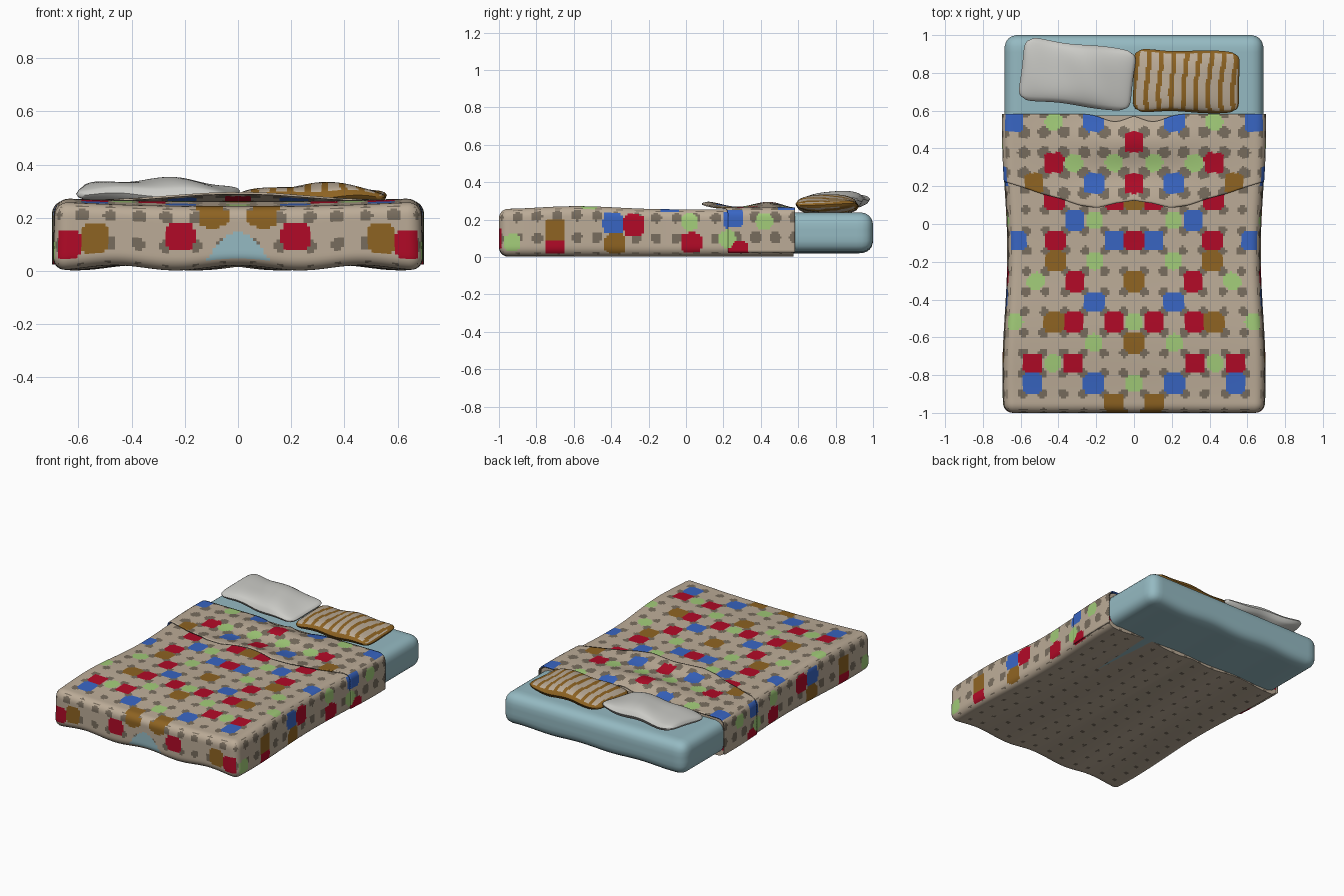
import bpy, math
from mathutils import Vector

if "Cube" in bpy.data.objects:
    bpy.data.objects.remove(bpy.data.objects["Cube"])

COLOURS = {"tan": (0.50, 0.41, 0.31), "dot_grey": (0.185, 0.15, 0.11), "red": (0.44, 0.003, 0.02),
           "blue": (0.04, 0.13, 0.54), "green": (0.36, 0.60, 0.19), "brown": (0.27, 0.125, 0.016),
           "teal": (0.30, 0.49, 0.54), "white": (0.60, 0.60, 0.57)}
MATS = []
for n, c in COLOURS.items():
    m = bpy.data.materials.new(n)
    m.diffuse_color = (*c, 1)
    m.use_nodes = True
    m.node_tree.nodes["Principled BSDF"].inputs["Base Color"].default_value = m.diffuse_color
    MATS.append(m)
TAN, DOT, RED, BLUE, GREEN, BROWN, TEAL, WHITE = range(8)
KEY = {"R": RED, "B": BLUE, "G": GREEN, "N": BROWN}
STEP, CELL_X, CELL_Y = 0.0125, 0.106, 0.108

# Patch rows, read from the centre outwards and mirrored in x
BLANKET_ROWS = ["NR..R..", "..GB...", "RB..R.B", "..G.N..", "N..R.G.", "..B....",
                "GR.RN.G", "N.G....", "...RGR.", "G.B..B.", ".N....."]
FLAP_ROWS = ["..B.G.B", "R......", ".G.GR..", "R.B..N."]
SIDE = [(-.39, .175, BLUE), (-.28, .17, RED), (-.7, .14, BROWN), (-.7, .05, RED), (-.38, .07, BROWN),
        (-.93, .08, GREEN), (.03, .08, RED), (.02, .19, GREEN), (.25, .21, BLUE), (.22, .1, GREEN),
        (.42, .19, GREEN), (.28, .03, RED)]
FRONT = [(.215, .14, RED), (.53, .12, BROWN), (.09, .225, BROWN), (.64, .10, RED)]


def in_patch(du, dv, col):
    if col == GREEN:
        return math.hypot(du, dv) < 0.048
    return du ** 4 + dv ** 4 < 0.054 ** 4


def dots(u, v, radius, v0=0.02):
    """Grey dots on the corners of the patch cells."""
    a = u / CELL_X - 0.5
    b = (v - v0) / CELL_Y - 0.5
    d = math.hypot((a - round(a)) * CELL_X, (b - round(b)) * CELL_Y)
    return DOT if d < radius else TAN


def quilt(x, y, rows, y0, radius):
    i, j = round(abs(x) / CELL_X), round((y0 - y) / CELL_Y)
    if 0 <= j < len(rows) and i < 7 and rows[j][i] in KEY:
        col = KEY[rows[j][i]]
        if in_patch(abs(x) - i * CELL_X, y0 - y - j * CELL_Y, col):
            return col
    return dots(x, y, radius, y0)


def listed(u, v, patches, radius):
    for pu, pv, col in patches:
        if in_patch(u - pu, v - pv, col):
            return col
    return dots(u, v - 0.03, radius)


def make(name, verts, faces, cols, used):
    me = bpy.data.meshes.new(name)
    me.from_pydata(verts, [], faces)
    for k in used:
        me.materials.append(MATS[k])
    me.polygons.foreach_set("material_index", [used.index(c) for c in cols])
    me.update()
    me.shade_smooth()
    me.set_sharp_from_angle(angle=math.radians(45))
    ob = bpy.data.objects.new(name, me)
    bpy.context.collection.objects.link(ob)
    return ob


def soft_box(name, lo, hi, r, step, paint, warp, used, round_back=True):
    """Rounded box on a fine grid; paint(centre, axis, side) gives each face its colour."""
    n = [max(2, round((hi[k] - lo[k]) / step)) for k in range(3)]
    verts, index, faces, cols = [], {}, [], []

    def flat(key):
        return Vector([lo[k] + (hi[k] - lo[k]) * key[k] / n[k] for k in range(3)])

    def vert(key):
        if key not in index:
            p = flat(key)
            q = Vector([min(max(p[k], lo[k] + r), hi[k] - r) for k in range(3)])
            if not round_back:
                q.y = max(p.y, lo[1] + r)
            d = p - q
            index[key] = len(verts)
            verts.append(warp(q + d.normalized() * min(r, d.length) if d.length else p))
        return index[key]

    for ax in range(3):
        b, c = (ax + 1) % 3, (ax + 2) % 3
        for side in (0, 1):
            for i in range(n[b]):
                for j in range(n[c]):
                    keys = []
                    for di, dj in ((0, 0), (1, 0), (1, 1), (0, 1)):
                        k = [0, 0, 0]
                        k[ax], k[b], k[c] = side * n[ax], i + di, j + dj
                        keys.append(tuple(k))
                    cols.append(paint((flat(keys[0]) + flat(keys[2])) / 2, ax, side))
                    f = [vert(k) for k in keys]
                    faces.append(f if side else f[::-1])
    return make(name, verts, faces, cols, used)


# Mattress, narrowed where the blanket covers it
def mattress_warp(p):
    t = min(max((p.y - 0.35) / 0.2, 0), 1)
    return Vector((p.x * (0.955 + 0.045 * t), p.y, p.z + 0.004 * math.sin(14 * p.x) * (p.z < 0.1)))


soft_box("mattress", (-.685, -.95, .024), (.685, 1, .238), .065, .03,
         lambda p, ax, s: TEAL, mattress_warp, [TEAL])


# Blanket wrapped round the mattress
def blanket_paint(p, ax, side):
    if ax == 2:
        return quilt(p.x, p.y, BLANKET_ROWS, 0.128, 0.025) if side else dots(p.x, p.y, 0.014)
    if ax == 0:
        return listed(p.y, p.z, SIDE, 0.028)
    if side == 0 and abs(p.x) < 0.12 * math.sqrt(max(0, (0.15 - p.z) / 0.12)) and p.z > 0.035:
        return TEAL
    return listed(abs(p.x), p.z, FRONT, 0.026)


def half_width(y):
    return 1 + 0.019 * math.cos(2 * math.pi * (y + 0.8) / 1.3)


def blanket_warp(p):
    f, ff = p.z / 0.255, min(max(-p.y, 0), 1)
    z = p.z + f * ff * (0.014 * math.cos(6.6 * (p.y + 0.5)) + 0.02 * (p.x / 0.69) ** 2)
    z += (1 - f) * 0.010 * math.cos(14 * abs(p.x) - 5.6 + 0.8 * p.y)
    flare = 1 + 0.012 * (0.5 - f)
    return Vector((p.x * half_width(p.y) * flare, p.y, max(z, 0)))


soft_box("blanket", (-.682, -1, .012), (.682, .575, .255), .05, STEP,
         blanket_paint, blanket_warp, list(range(7)), round_back=False)

# Folded-back top of the blanket, hanging down both sides
EDGE = [.125, .11, .085, .10, .135, .16, .195, .225]
TOP, R, W = 0.265, 0.05, 0.699
REACH = W - R + R * math.pi / 2 + 0.19


def flap_point(s, t):
    a, sg = abs(s), math.copysign(1, s)
    arc = a - (W - R)
    if arc <= 0:
        x, z = a, TOP
    elif arc < R * math.pi / 2:
        x, z = W - R + R * math.sin(arc / R), TOP - R + R * math.cos(arc / R)
    else:
        x, z = W, TOP - R - (arc - R * math.pi / 2)
    e = min(x / 0.1, 6.99)
    i = int(e)
    front = EDGE[i] + (EDGE[i + 1] - EDGE[i]) * (e - i)
    back = 0.583 - 0.04 * math.exp(-((x - 0.1) / 0.09) ** 2)
    y = front + (back - front) * t
    if arc <= 0:
        puff = math.exp(-(x / 0.36) ** 2)
        z += puff * (0.018 + 0.014 * math.cos(18 * (y - 0.45))) * (1 - t ** 8)
    return Vector((sg * x * half_width(y) / 1.019, y, z))


nu, nv = 150, 40
fv = [flap_point(REACH * (2 * i / nu - 1), j / nv) for i in range(nu + 1) for j in range(nv + 1)]
ff, fc = [], []
for i in range(nu):
    for j in range(nv):
        a = i * (nv + 1) + j
        f = (a, a + nv + 1, a + nv + 2, a + 1)
        c = sum((fv[k] for k in f), Vector()) / 4
        on_side = abs(REACH * (2 * (i + .5) / nu - 1)) > W - R / 4
        fc.append(listed(c.y, c.z, SIDE, .032) if on_side else quilt(c.x, c.y, FLAP_ROWS, .54, .033))
        ff.append(f)
flap = make("folded_flap", fv, ff, fc, list(range(6)))
sol = flap.modifiers.new("thickness", "SOLIDIFY")
sol.thickness, sol.offset = 0.008, -1


# Pillows: two bulging sheets joined at a seam
def pillow(name, centre, size, turn, tilt, roll, paint, used, n=70, m=24):
    verts, faces, cols = [], [], []
    index = {}

    def vert(i, j, s):
        key = (i, j, 0 if i in (0, n) or j in (0, m) else s)
        if key not in index:
            u, v = 2 * i / n - 1, 2 * j / m - 1
            bulge = ((1 - abs(u) ** 3.5) * (1 - abs(v) ** 3)) ** 0.5
            k = 1 - 0.13 * (u * v) ** 6          # soft corners
            x = u * k * (1 - 0.03 * (1 - v * v))
            y = v * k * (0.92 + 0.08 * u * u + 0.02 * math.sin(5 * u))
            z = bulge * key[2] * (1 + 0.15 * math.sin(4 * u + 1) * (s > 0)) + 0.12 * math.sin(6 * u + 2 * v)
            index[key] = len(verts)
            verts.append((x * size[0], y * size[1], z * size[2]))
        return index[key]

    for s in (1, -1):
        for i in range(n):
            for j in range(m):
                f = [vert(i, j, s), vert(i + 1, j, s), vert(i + 1, j + 1, s), vert(i, j + 1, s)]
                faces.append(f if s > 0 else f[::-1])
                cols.append(paint((i + .5) / n, (j + .5) / m))
    ob = make(name, verts, faces, cols, used)
    ob.location = centre
    ob.rotation_euler = (tilt, roll, turn)


def stripes(u, v):
    seam = min(u, 1 - u) < 0.015 or min(v, 1 - v) < 0.03
    return BROWN if seam or (u * 8.6 + 0.12 * math.sin(5 * v)) % 1 < 0.38 else TAN


pillow("plain_pillow", (-.30, .79, .295), (.305, .175, .045), -.12, .06, 0.02, lambda u, v: WHITE, [WHITE])
pillow("striped_pillow", (.277, .755, .277), (.288, .175, .045), -.02, 0, -0.015, stripes, [TAN, BROWN])
